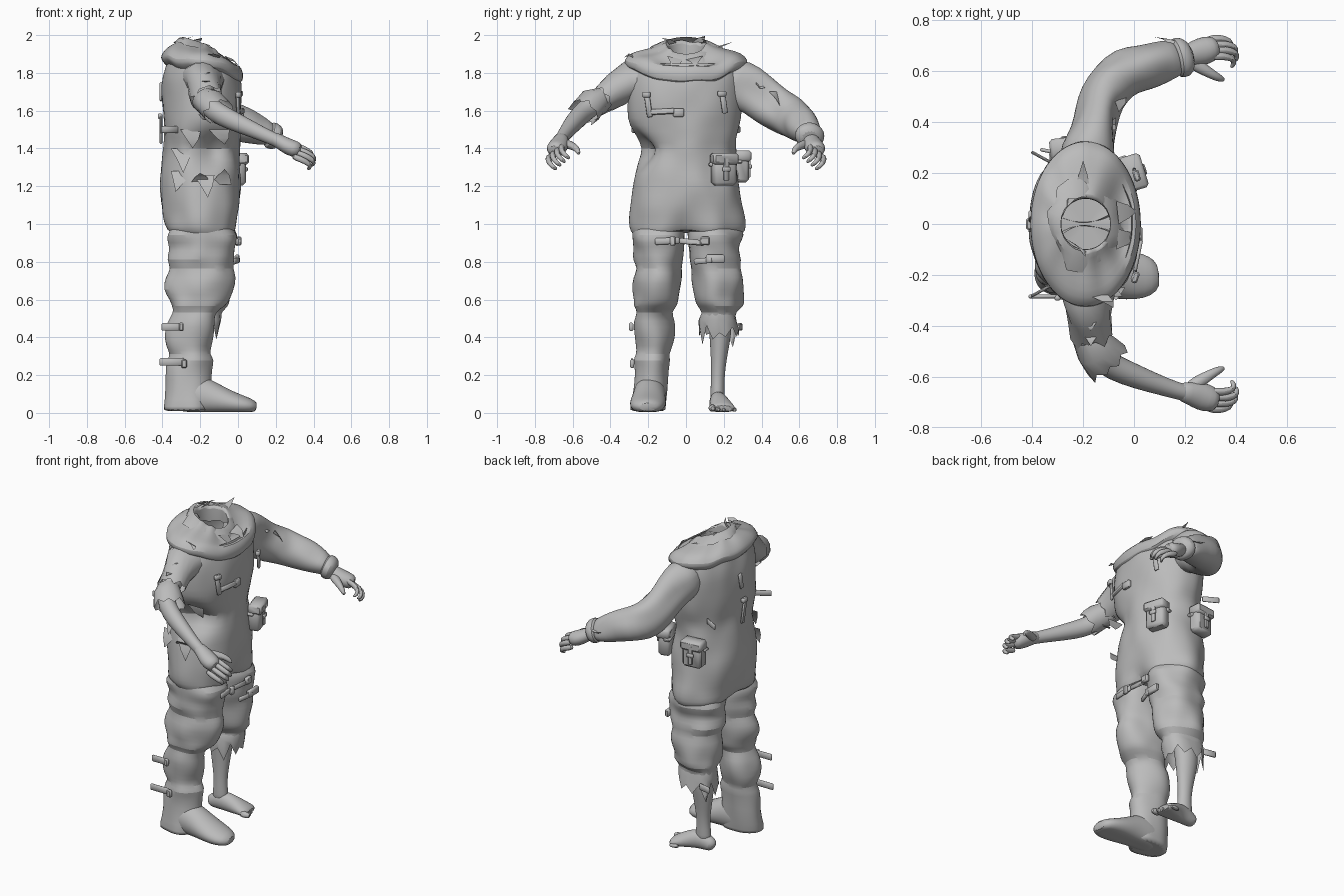
import bpy, bmesh, math, random
from mathutils import Vector, Matrix, noise

random.seed(4)
grey = bpy.data.materials.new("plain grey")
grey.diffuse_color = (0.5, 0.5, 0.5, 1)


def finish(name, verts, faces, sub=0):
    me = bpy.data.meshes.new(name)
    me.from_pydata([tuple(v) for v in verts], [], faces)
    bm = bmesh.new()
    bm.from_mesh(me)
    bmesh.ops.recalc_face_normals(bm, faces=bm.faces)
    bm.to_mesh(me)
    bm.free()
    me.materials.append(grey)
    ob = bpy.data.objects.new(name, me)
    bpy.context.collection.objects.link(ob)
    if sub:
        ob.modifiers.new("soften", 'SUBSURF').levels = sub
        ob.modifiers["soften"].render_levels = sub
    return ob


def skin(name, rings, cap0=False, cap1=False, sub=0):
    n = len(rings[0])
    faces = [(r*n+i, r*n+(i+1) % n, (r+1)*n+(i+1) % n, (r+1)*n+i)
             for r in range(len(rings)-1) for i in range(n)]
    if cap0:
        faces.append(tuple(range(n)))
    if cap1:
        faces.append(tuple(range((len(rings)-1)*n, len(rings)*n)))
    return finish(name, [v for r in rings for v in r], faces, sub)


def tatter(ring, t, amp):
    return [v + t*amp*(random.uniform(.2, 1.4) if i % 2 else random.uniform(-.4, .2))
            for i, v in enumerate(ring)]


def loft(name, rows, n=24, wrinkle=0.0, ragged=0, cap0=False, cap1=False, sub=1, dent=None):
    """Upright shape from rows of z, x range, y range."""
    rings = []
    for z, x0, x1, y0, y1 in rows:
        c = Vector(((x0+x1)/2, (y0+y1)/2, z))
        ring = []
        for i in range(n):
            a = 2*math.pi*i/n
            d = Vector((math.cos(a)*(x1-x0)/2, math.sin(a)*(y1-y0)/2, 0))
            v = c + d
            v += d.normalized()*wrinkle*noise.noise(v*9)
            ring.append(dent(v) if dent else v)
        rings.append(ring)
    if ragged:
        rings[-1] = tatter(rings[-1], Vector((0, 0, -1)), ragged)
    return skin(name, rings, cap0, cap1, sub)


def tube(name, pts, n=14, wrinkle=0.0, ragged=0, caps=True, sub=1, floor=False, dent=None):
    """Limb along points x, y, z, half width, half height."""
    P = [Vector(p[:3]) for p in pts]
    rings = []
    for k, p in enumerate(pts):
        t = (P[min(k+1, len(P)-1)] - P[max(k-1, 0)]).normalized()
        side = t.cross(Vector((0, 0, 1))).normalized()
        up = side.cross(t)
        ring = []
        for i in range(n):
            a = 2*math.pi*i/n
            d = side*math.cos(a)*p[3] + up*math.sin(a)*p[4]
            v = P[k] + d + d.normalized()*wrinkle*noise.noise((P[k]+d)*9)
            if floor:
                v.z = max(v.z, .005)
            ring.append(dent(v) if dent else v)
        rings.append(ring)
    if ragged:
        rings[-1] = tatter(rings[-1], t, ragged)
    return skin(name, rings, caps, caps and not ragged, sub)


def box(name, loc, size, rz=0, rx=0, bevel=.006):
    bm = bmesh.new()
    bmesh.ops.create_cube(bm, size=1, matrix=Matrix.Diagonal((*size, 1)))
    bmesh.ops.bevel(bm, geom=bm.edges[:], offset=min(bevel, min(size)*.35), segments=1, affect='EDGES')
    bm.transform(Matrix.Translation(loc) @ Matrix.Rotation(rz, 4, 'Z') @ Matrix.Rotation(rx, 4, 'X'))
    bm.verts.index_update()
    vs, fs = [v.co.copy() for v in bm.verts], [tuple(v.index for v in f.verts) for f in bm.faces]
    bm.free()
    return finish(name, vs, fs)


def shard(name, a, b, tip):
    """Pointed cloth scrap hanging from the edge a-b."""
    a, b, tip = Vector(a), Vector(b), Vector(tip)
    m = (a+b)/2
    bend = (tip-m).cross(b-a).normalized()*.012
    finish(name, [a, b, m*.5+tip*.5+(b-a)*.33+bend, m*.5+tip*.5-(b-a)*.25+bend, tip],
           [(0, 1, 2, 3), (3, 2, 4)])


# Suit body, with a sunken tear on one flank and a crease at the crotch
def body_dent(v):
    w = max(0, 1-abs(v.z-1.39)/.13)*max(0, 1-abs(v.x+.14)/.18)
    if v.y < -.08:
        v.y += .13*w
    if v.z < 1.14:
        f = max(0, 1-abs(v.y)/.13)*(1.14-v.z)/.19
        v.x += f*(.035 if v.x < -.2 else -.06)
        v.z += .02*f
    return v


loft("suit_body", [
    (.95, -.34, -.04, -.26, .26), (.945, -.385, -.005, -.295, .3), (.985, -.405, .01, -.305, .308),
    (1.04, -.41, .018, -.3, .305), (1.1, -.415, .02, -.298, .302), (1.2, -.42, .022, -.29, .295),
    (1.27, -.41, .015, -.285, .28), (1.34, -.4, .005, -.28, .27), (1.4, -.395, .005, -.28, .27),
    (1.46, -.395, .01, -.29, .275), (1.52, -.4, .015, -.305, .285), (1.6, -.405, .025, -.31, .3),
    (1.7, -.405, .025, -.31, .305), (1.78, -.4, .015, -.31, .31), (1.85, -.38, -.01, -.28, .28)],
    n=36, wrinkle=.022, cap0=True, dent=body_dent)

# Cowl around the shoulders, drooping at the front (rx, ry, z, droop)
cowl, N = [], 36
for rx, ry, z, tilt in [(.19, .285, 1.81, .075), (.218, .325, 1.835, .09), (.22, .332, 1.865, .075),
                        (.2, .295, 1.9, .065), (.17, .23, 1.915, .095), (.135, .155, 1.93, .095),
                        (.108, .114, 1.955, .065), (.094, .098, 1.95, .06), (.098, .1, 1.87, 0)]:
    ring = []
    for i in range(N):
        a = 2*math.pi*i/N
        c, s = math.cos(a), math.sin(a)
        d = tilt*(c*abs(c) if c > 0 else c*.35)
        ring.append(Vector((-.19+rx*c, ry*s, z-d+.022*noise.noise(Vector((c*2.5, s*3, z*6))))))
    cowl.append(ring)
skin("cowl", cowl, sub=1)

# Torn neck drape lying over the cowl
drape = []
for k, (r, z) in enumerate([(.098, 1.96), (.125, 1.955), (.16, 1.93)]):
    ring = []
    for i in range(22):
        a = 2*math.pi*i/22
        c = math.cos(a)
        f = r + (random.uniform(-.03, .025) if k == 2 else 0)
        ring.append(Vector((-.19+f*c, f*1.1*math.sin(a), z-(.06+.015*k if c > 0 else .03)*c)))
    drape.append(ring)
skin("torn_neck_drape", drape)
for a, b, c in [((-.24, .1, 1.945), (-.17, .12, 1.935), (-.2, .25, 1.965)),
                ((-.28, -.05, 1.96), (-.22, -.09, 1.95), (-.19, -.13, 1.985)),
                ((-.28, .03, 1.96), (-.27, .09, 1.96), (-.23, .1, 1.995)),
                ((-.07, -.1, 1.89), (-.06, -.02, 1.87), (.012, -.06, 1.79)),
                ((-.06, 0, 1.87), (-.07, .09, 1.89), (.01, .05, 1.83)),
                ((-.18, -.28, 1.9), (-.1, -.28, 1.88), (-.08, -.33, 1.88))]:
    shard("neck_scrap", a, b, c)

# Flank scraps around the tear, hanging over it or folding outward
for x, y, z, tx, ty, tz in [(-.25, -.275, 1.5, -.24, -.26, 1.40), (-.1, -.285, 1.5, -.07, -.25, 1.42),
                            (-.3, -.21, 1.4, -.29, -.29, 1.27), (-.2, -.265, 1.21, -.2, -.335, 1.27),
                            (-.09, -.25, 1.21, -.07, -.3, 1.29), (-.3, -.235, 1.28, -.33, -.27, 1.17),
                            (-.18, -.27, 1.26, -.16, -.3, 1.14)]:
    shard("flank_scrap", (x-.055, y, z), (x+.055, y, z), (tx, ty, tz))


# Padded sleeve with a torn hollow, and cuff
def sleeve_dent(v):
    c = Vector((-.06, .43, 1.7))
    return v + Vector((-.05, -.02, -.04))*max(0, 1-(v-c).length/.085)


tube("padded_sleeve", [(-.19, .2, 1.76, .12, .12), (-.175, .29, 1.735, .105, .125), (-.15, .37, 1.69, .095, .125),
                       (-.135, .44, 1.635, .09, .12), (-.115, .505, 1.59, .096, .115), (-.08, .56, 1.56, .098, .112),
                       (-.025, .597, 1.54, .092, .105), (.04, .618, 1.52, .088, .1), (.1, .635, 1.497, .083, .085),
                       (.16, .648, 1.475, .07, .072), (.175, .652, 1.47, .055, .055)],
     n=22, wrinkle=.028, dent=sleeve_dent)
tube("sleeve_cuff", [(.155, .648, 1.475, .055, .06), (.165, .65, 1.472, .08, .078), (.2, .658, 1.46, .077, .075),
                     (.225, .664, 1.45, .05, .052)], n=16, wrinkle=.015)
for a, b, c in [((-.13, .37, 1.79), (-.07, .37, 1.74), (-.07, .42, 1.72)),
                ((-.1, .5, 1.69), (-.03, .5, 1.62), (-.06, .44, 1.7)),
                ((-.2, .36, 1.79), (-.14, .4, 1.77), (-.15, .46, 1.74)),
                ((.14, .71, 1.5), (.19, .71, 1.5), (.08, .735, 1.51))]:
    shard("sleeve_scrap", a, b, c)

# Torn sleeve in two pieces, and the bare arm
tube("torn_sleeve", [(-.19, -.2, 1.77, .12, .1), (-.185, -.3, 1.755, .095, .1), (-.175, -.37, 1.715, .085, .09),
                     (-.16, -.43, 1.675, .088, .08)], n=16, wrinkle=.025, ragged=.03, sub=0)
tube("torn_elbow_band", [(-.175, -.44, 1.67, .07, .072), (-.15, -.49, 1.635, .08, .075),
                         (-.115, -.535, 1.6, .082, .075)], n=16, wrinkle=.03, ragged=.03, caps=False, sub=0)
tube("bare_arm", [(-.19, -.3, 1.74, .065, .065), (-.175, -.43, 1.67, .06, .06), (-.15, -.52, 1.615, .055, .058),
                  (-.08, -.565, 1.57, .054, .057), (.02, -.605, 1.525, .047, .049),
                  (.12, -.64, 1.48, .037, .039), (.2, -.665, 1.445, .033, .035), (.24, -.67, 1.425, .034, .036)])
for y, z, ty, tz in [(-.36, 1.8, -.42, 1.79), (-.42, 1.75, -.48, 1.75), (-.46, 1.59, -.42, 1.55)]:
    shard("arm_scrap", (-.21, y, z-.01), (-.14, y, z-.01), (-.17, ty, tz))

# Hands: palm turned down and inward, four curled fingers, thumb
for s, side in ((1, "left"), (-1, "right")):
    tube(side+"_palm", [(.17, s*.655, 1.46, .036, .036), (.215, s*.664, 1.44, .044, .038),
                        (.26, s*.676, 1.412, .058, .044), (.305, s*.69, 1.395, .053, .046),
                        (.33, s*.695, 1.385, .036, .034)])
    for i in range(4):
        x, y, z = .295+(0, .012, .008, -.012)[i], .656+.023*i, 1.418-.019*i
        tube(side+"_finger", [(x, s*y, z, .017, .018), (x+.055, s*(y+.006), z-.02, .017, .018),
                              (x+.095, s*(y-.005), z-.042, .015, .016), (x+.1, s*(y-.025), z-.062, .013, .013),
                              (x+.085, s*(y-.042), z-.072, .007, .008)], n=8)
    tube(side+"_thumb", [(.21, s*.655, 1.43, .03, .026), (.25, s*.622, 1.42, .03, .026),
                         (.3, s*.592, 1.41, .021, .021), (.335, s*.573, 1.39, .017, .017),
                         (.355, s*.566, 1.368, .008, .009)], n=8)

# Whole trouser leg with boot
loft("whole_trouser_leg", [
    (.99, -.35, -.04, -.28, .0), (.94, -.375, -.012, -.296, .0), (.9, -.36, -.015, -.285, -.003),
    (.86, -.355, -.015, -.275, -.008), (.81, -.375, -.012, -.285, -.012), (.765, -.345, -.035, -.262, -.02),
    (.72, -.38, -.02, -.287, -.018), (.65, -.385, -.035, -.285, -.025), (.6, -.36, -.05, -.28, -.035),
    (.565, -.36, -.06, -.292, -.045), (.535, -.34, -.115, -.258, -.075), (.49, -.37, -.12, -.28, -.065),
    (.42, -.388, -.13, -.277, -.06), (.35, -.39, -.145, -.265, -.07), (.31, -.37, -.165, -.255, -.09),
    (.28, -.385, -.145, -.275, -.08), (.23, -.385, -.155, -.272, -.09), (.12, -.393, -.14, -.28, -.095),
    (.02, -.4, -.13, -.287, -.1), (.008, -.4, -.13, -.287, -.1)], wrinkle=.028, cap1=True)
tube("boot_foot", [(-.33, -.19, .07, .07, .07), (-.27, -.19, .09, .09, .11), (-.2, -.192, .09, .09, .112),
                   (-.14, -.195, .078, .09, .09), (-.06, -.2, .057, .097, .068), (.01, -.205, .043, .095, .054),
                   (.065, -.205, .035, .08, .042), (.1, -.2, .028, .045, .026)], n=18, floor=True)

# Torn trouser leg with ragged hem
loft("torn_trouser_leg", [
    (.99, -.35, -.04, .0, .28), (.94, -.375, -.012, .0, .303), (.9, -.355, -.015, .003, .29),
    (.86, -.35, -.015, .01, .288), (.81, -.37, -.015, .018, .303), (.765, -.34, -.035, .035, .28),
    (.72, -.36, -.022, .035, .297), (.65, -.365, -.035, .045, .3), (.6, -.36, -.05, .045, .3),
    (.565, -.355, -.055, .05, .312), (.535, -.33, -.1, .085, .27), (.49, -.33, -.1, .075, .27)], wrinkle=.028)
loft("ragged_hem", [(.535, -.33, -.1, .08, .27), (.49, -.335, -.095, .068, .275),
                    (.44, -.335, -.1, .07, .28)], n=18, wrinkle=.03, ragged=.085, sub=0)

# Bare leg and foot with toes
loft("bare_leg", [(.56, -.3, -.15, .11, .24), (.46, -.315, -.165, .12, .245), (.38, -.315, -.175, .125, .235),
                  (.28, -.295, -.19, .132, .215), (.18, -.28, -.2, .132, .203), (.1, -.29, -.19, .128, .205),
                  (.05, -.29, -.19, .13, .205)], n=16, cap0=True, cap1=True)
tube("bare_foot", [(-.315, .165, .035, .02, .025), (-.3, .165, .042, .04, .042), (-.24, .167, .06, .044, .06),
                   (-.18, .172, .055, .05, .06), (-.12, .185, .038, .062, .045), (-.07, .195, .026, .07, .03),
                   (-.045, .197, .02, .062, .02)], floor=True)
for i in range(5):
    y, r, x = .135+.029*i, (.022, .016, .015, .014, .014)[i], -.02-.012*i
    tube("toe", [(x-.06, y, r+.004, r, r), (x-.015, y+.006, r+.003, r, r),
                 (x+.005, y+.008, r, r*.5, r*.5)], n=8, floor=True)

# Belt pouches: bag, flap, strap, buckle and belt loop
for cx, cy, cz, rz in [(-.008, .2, 1.295, .3), (-.26, .29, 1.31, 1.68)]:
    def at(o, h):
        return (cx+math.cos(rz)*o, cy+math.sin(rz)*o, cz+h)
    box("pouch_bag", at(0, -.01), (.075, .125, .16), rz, bevel=.015)
    box("pouch_flap", at(.008, .05), (.085, .14, .06), rz, bevel=.012)
    box("pouch_strap", at(.045, -.005), (.012, .028, .12), rz)
    box("pouch_buckle", at(.05, -.005), (.014, .045, .025), rz)
    box("pouch_belt", at(-.02, .02), (.04, .15, .02), rz)

# Loose chest, thigh, back and calf straps (place, size, turn, roll)
for loc, size, rz, rx in [((.0, -.2, 1.63), (.014, .03, .13), -.35, .15), ((.005, .2, 1.64), (.014, .03, .11), .3, .15),
                          ((.015, -.13, 1.595), (.014, .14, .03), -.2, .05), ((-.005, -.1, .91), (.016, .13, .035), 0, .05),
                          ((-.005, .03, .905), (.016, .13, .03), 0, -.1), ((-.01, .09, .805), (.016, .1, .03), -.3, .1),
                          ((-.408, .0, 1.5), (.014, .03, .15), 0, .2), ((-.408, .03, 1.7), (.014, .03, .1), 0, -.2),
                          ((-.36, .26, 1.5), (.1, .012, .035), -.5, 0), ((-.36, -.26, 1.5), (.1, .012, .035), .5, 0),
                          ((-.35, -.285, .455), (.11, .014, .04), 0, 0), ((-.35, -.285, .27), (.13, .014, .04), 0, 0),
                          ((-.33, .285, .455), (.08, .014, .04), -.2, 0)]:
    box("strap", loc, size, rz, rx)
for loc, size, rz in [((.005, -.21, 1.685), (.025, .045, .03), -.35), ((.01, .19, 1.69), (.025, .045, .03), .3),
                      ((.02, -.04, 1.59), (.025, .06, .045), 0), ((.005, -.07, .91), (.025, .03, .05), 0),
                      ((.0, .1, .91), (.025, .05, .045), 0), ((-.005, .155, .815), (.025, .1, .045), 0),
                      ((-.412, 0, 1.57), (.025, .045, .03), 0), ((-.3, -.29, .455), (.025, .022, .045), 0),
                      ((-.285, -.285, .26), (.03, .022, .045), 0)]:
    box("strap_buckle", loc, size, rz)

bpy.ops.object.select_all(action='SELECT')
bpy.context.view_layer.objects.active = bpy.context.selected_objects[0]
bpy.ops.object.shade_smooth_by_angle(angle=math.radians(45))
